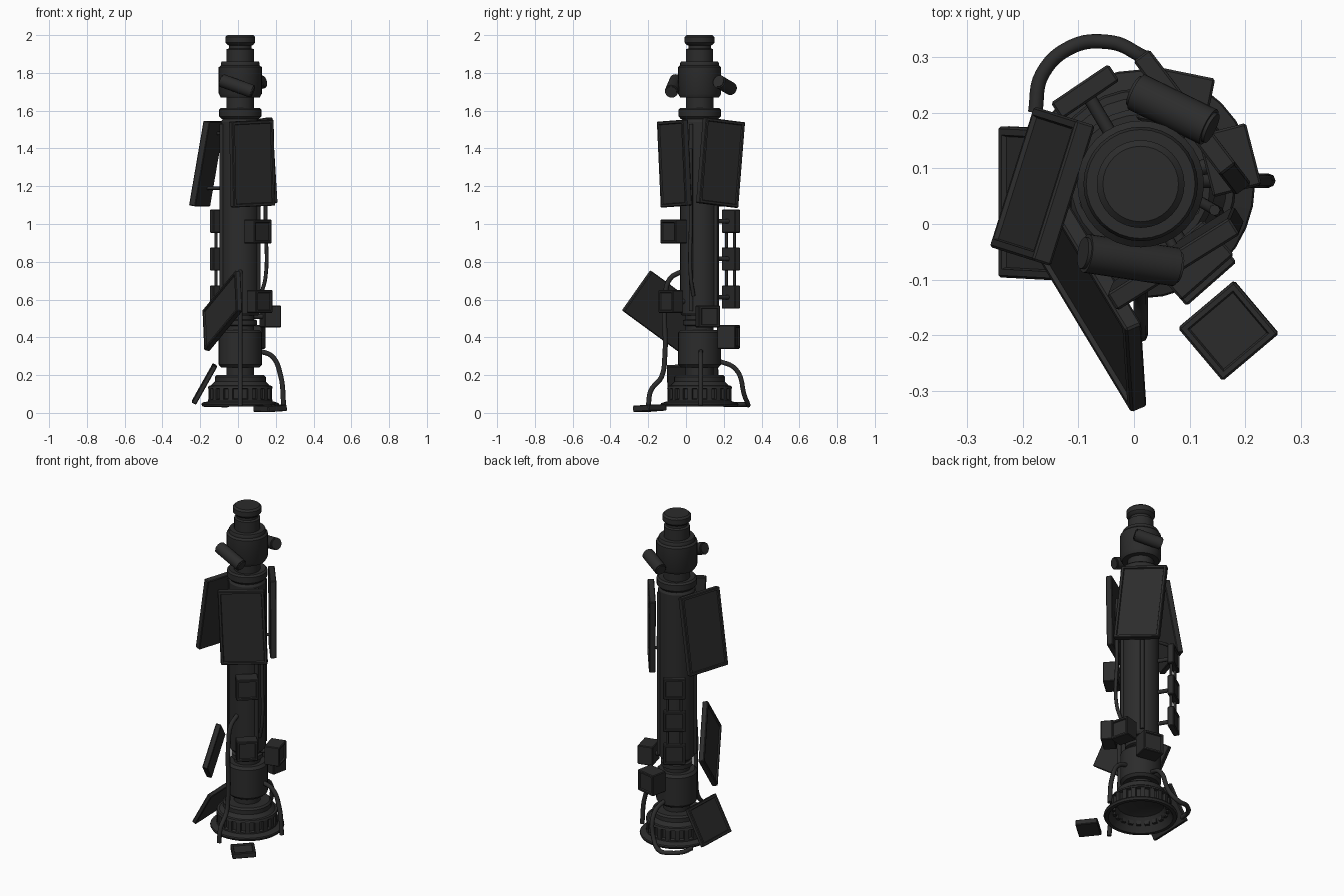
import bpy, bmesh, math
from mathutils import Vector, Matrix

if "Cube" in bpy.data.objects:
    bpy.data.objects.remove(bpy.data.objects["Cube"])

AX = Vector((0.012, 0.072, 0))  # vertical axis of the mast
dark = bpy.data.materials.new("dark_metal")
dark.diffuse_color = (0.025, 0.025, 0.025, 1)
dark.use_nodes = True
dark.node_tree.nodes["Principled BSDF"].inputs["Base Color"].default_value = dark.diffuse_color


def finish(name, bm, smooth=False):
    bmesh.ops.recalc_face_normals(bm, faces=bm.faces)
    me = bpy.data.meshes.new(name)
    bm.to_mesh(me)
    bm.free()
    ob = bpy.data.objects.new(name, me)
    bpy.context.collection.objects.link(ob)
    me.materials.append(dark)
    if smooth:
        bpy.ops.object.select_all(action='DESELECT')
        ob.select_set(True)
        bpy.context.view_layer.objects.active = ob
        bpy.ops.object.shade_smooth_by_angle(angle=math.radians(30))
    return ob


def lathe(name, profile, steps=32):
    bm = bmesh.new()
    vs = [bm.verts.new(AX + Vector((r, 0, z))) for r, z in profile]
    es = [bm.edges.new(p) for p in zip(vs, vs[1:])]
    bmesh.ops.spin(bm, geom=vs + es, cent=AX, axis=(0, 0, 1), angle=math.tau, steps=steps)
    bmesh.ops.remove_doubles(bm, verts=bm.verts, dist=0.0003)
    return finish(name, bm, True)


def plate(name, c, u, v, w, h, t, rim=0.016, deep=0.008):
    """Box spanned by u and v, with a framed recess on its outward face."""
    c, u, v = Vector(c), Vector(u).normalized(), Vector(v)
    v = (v - u * v.dot(u)).normalized()
    n = u.cross(v)
    out = c - AX
    if abs(n.z) < 0.9:
        out.z = 0
    if n.dot(out) < 0:
        n, v = -n, -v
    m = Matrix((u, v, n)).transposed().to_4x4()
    m.translation = c
    bm = bmesh.new()
    bmesh.ops.create_cube(bm, size=1)
    bmesh.ops.scale(bm, verts=bm.verts, vec=(w, h, t))
    bmesh.ops.bevel(bm, geom=bm.edges[:], offset=0.004, segments=1, affect='EDGES')
    bm.normal_update()
    top = max(bm.faces, key=lambda f: f.calc_center_median().z)
    bmesh.ops.inset_region(bm, faces=[top], thickness=rim)
    bmesh.ops.inset_region(bm, faces=[top], thickness=0.004, depth=-deep)
    bm.transform(m)
    return finish(name, bm)


def tube(name, pts, r, straight=False):
    cu = bpy.data.curves.new(name, 'CURVE')
    cu.dimensions = '3D'
    cu.bevel_depth, cu.bevel_resolution, cu.use_fill_caps = r, 2, True
    if straight:
        sp = cu.splines.new('POLY')
        sp.points.add(len(pts) - 1)
        for p, co in zip(sp.points, pts):
            p.co = (*co, 1)
    else:
        sp = cu.splines.new('BEZIER')
        sp.resolution_u = 6
        sp.bezier_points.add(len(pts) - 1)
        for p, co in zip(sp.bezier_points, pts):
            p.co = co
            p.handle_left_type = p.handle_right_type = 'AUTO'
    cu.materials.append(dark)
    ob = bpy.data.objects.new(name, cu)
    bpy.context.collection.objects.link(ob)
    return ob


def drum(name, a, b, r):
    a, b = Vector(a), Vector(b)
    bm = bmesh.new()
    bmesh.ops.create_cone(bm, cap_ends=True, segments=24, radius1=r, radius2=r, depth=(b - a).length)
    rims = [e for e in bm.edges if abs(e.verts[0].co.z - e.verts[1].co.z) < 1e-5]
    bmesh.ops.bevel(bm, geom=rims, offset=0.006, segments=2, affect='EDGES')
    rot = (b - a).to_track_quat('Z', 'Y').to_matrix().to_4x4()
    bm.transform(Matrix.Translation((a + b) / 2) @ rot)
    return finish(name, bm, True)


# Mast: head, neck, flange and long tube
lathe("mast_head", [(0, 2), (0.068, 2), (0.079, 1.99), (0.079, 1.96), (0.068, 1.948), (0.06, 1.945),
                    (0.06, 1.93), (0.072, 1.925), (0.072, 1.86), (0.098, 1.86), (0.103, 1.85),
                    (0.103, 1.84), (0.114, 1.83), (0.114, 1.69), (0.103, 1.67), (0.073, 1.67),
                    (0.073, 1.61), (0.102, 1.615), (0.112, 1.605), (0.112, 1.57), (0.098, 1.555),
                    (0, 1.55)])
lathe("mast_tube", [(0, 1.56), (0.09, 1.56), (0.103, 1.54), (0.103, 0.53), (0.093, 0.515), (0.074, 0.515),
                    (0.074, 0.495), (0.088, 0.49), (0.088, 0.465), (0.074, 0.46), (0, 0.44)])
# Lower tank and flared hollow base
lathe("lower_tank", [(0, 0.47), (0.074, 0.47), (0.074, 0.44), (0.1, 0.44), (0.114, 0.425), (0.114, 0.255),
                     (0.1, 0.24), (0.074, 0.24), (0.074, 0.18), (0, 0.18)])
lathe("base", [(0, 0.2), (0.125, 0.2), (0.135, 0.19), (0.135, 0.165), (0.155, 0.145), (0.168, 0.143),
               (0.172, 0.13), (0.155, 0.126), (0.155, 0.075), (0.17, 0.07), (0.17, 0.062),
               (0.203, 0.052), (0.206, 0.045), (0.2, 0.033), (0.18, 0.033), (0.13, 0.11), (0, 0.15)])
bm = bmesh.new()
for i in range(20):
    m = Matrix.Translation(AX + Vector((0, 0, 0.1))) @ Matrix.Rotation(math.tau * i / 20, 4, 'Z')
    bmesh.ops.create_cube(bm, size=1, matrix=m @ Matrix.Translation((0.155, 0, 0))
                          @ Matrix.Diagonal((0.028, 0.026, 0.065, 1)))
finish("base_ribs", bm)

# Three large hanging panels and their struts
plate("left_panel", (-0.165, 0.068, 1.32), (-0.3, -0.95, 0), (-0.074, 0.023, -0.43), 0.265, 0.455, 0.036)
plate("front_panel", (0.075, -0.062, 1.32), (0.85, 0.53, 0.04), (0, 0.015, -0.45), 0.26, 0.455, 0.036)
plate("back_panel", (0.105, 0.183, 1.325), (0.6, -0.79, 0.1), (0.055, -0.072, -0.45), 0.26, 0.455, 0.036)
for i, end in enumerate([(-0.185, 0.1), (0.08, -0.06), (0.1, 0.18)]):
    for z in (1.19, 1.48):
        tube(f"panel_strut_{i}", [(AX.x, AX.y, z), (*end, z)] if z < 1.3 else
             [(AX.x, AX.y, z), (AX.x + (end[0] - AX.x) * 0.72, AX.y + (end[1] - AX.y) * 0.72, z)], 0.009, True)

# Lower loose panels
plate("lower_panel", (-0.083, -0.115, 0.54), (0.01, -0.155, -0.22), (-0.18, 0.285, -0.24), 0.26, 0.4, 0.032)
plate("base_panel", (-0.178, 0.037, 0.153), (0, 1, 0.03), (-0.115, 0, -0.205), 0.272, 0.23, 0.026)
plate("foot_plate", (0.17, -0.192, 0.025), (0.76, 0.64, 0.05), (-0.6, 0.76, 0.02), 0.132, 0.125, 0.034, 0.012)

# Boxes mounted on the tube
for name, c, n, s, d in [("front_box_upper", (0.105, -0.065, 0.96), (0.66, -0.75), 0.125, 0.085),
                         ("front_box_lower", (0.115, -0.08, 0.59), (0.66, -0.75), 0.12, 0.075),
                         ("right_box", (0.172, 0.115, 0.51), (0.97, 0.25), 0.115, 0.09),
                         ("back_box", (0.075, 0.225, 0.402), (0.2, 0.98), 0.125, 0.1)]:
    plate(name, c, (-n[1], n[0], 0), (0, 0, 1), s, s, d, 0.013)
    tube(name + "_arm", [(AX.x, AX.y, c[2]), c], 0.014, True)

# Chain of three boxes on two rods
for z in (1.015, 0.815, 0.613):
    plate("chain_box", (-0.088, 0.238, z), (0.83, 0.56, 0), (0, 0, 1), 0.125, 0.123, 0.036, 0.014)
    tube("chain_arm", [(AX.x, AX.y, z), (-0.085, 0.235, z)], 0.012, True)
for s in (-0.038, 0.038):
    x, y = -0.085 + 0.83 * s, 0.235 + 0.56 * s
    tube("chain_rod", [(x, y, 1.07), (x, y, 0.56)], 0.008, True)

# Lamp drums on the head
drum("front_drum", (-0.092, -0.052, 1.762), (0.08, -0.078, 1.7), 0.035)
drum("back_drum", (0.14, 0.172, 1.755), (0.0, 0.24, 1.715), 0.035)

# Cables and conduits
tube("floor_cable", [(-0.178, 0.2, 0.045), (-0.165, 0.27, 0.045), (-0.11, 0.32, 0.045), (-0.05, 0.328, 0.045),
                     (0.0, 0.31, 0.09), (0.03, 0.265, 0.23), (0.02, 0.16, 0.28)], 0.013)
tube("right_cable", [(0.11, 0.078, 0.328), (0.18, 0.078, 0.3), (0.225, 0.078, 0.2), (0.242, 0.078, 0.04)], 0.013)
tube("front_cable", [(0.012, -0.02, 0.75), (0.012, -0.085, 0.71), (0.012, -0.11, 0.6), (0.012, -0.112, 0.3),
                     (0.012, -0.13, 0.19), (0.012, -0.185, 0.12), (0.012, -0.2, 0.035)], 0.013)
tube("side_cable", [(0.145, 0.025, 1.4), (0.146, 0.025, 1.0), (0.146, 0.025, 0.72), (0.12, 0.04, 0.62)], 0.01)
for dx, dy in [(-0.098, -0.035), (0.095, -0.045), (0.06, 0.085)]:
    tube("tube_conduit", [(AX.x + dx, AX.y + dy, 1.53), (AX.x + dx, AX.y + dy, 0.54)], 0.012, True)
